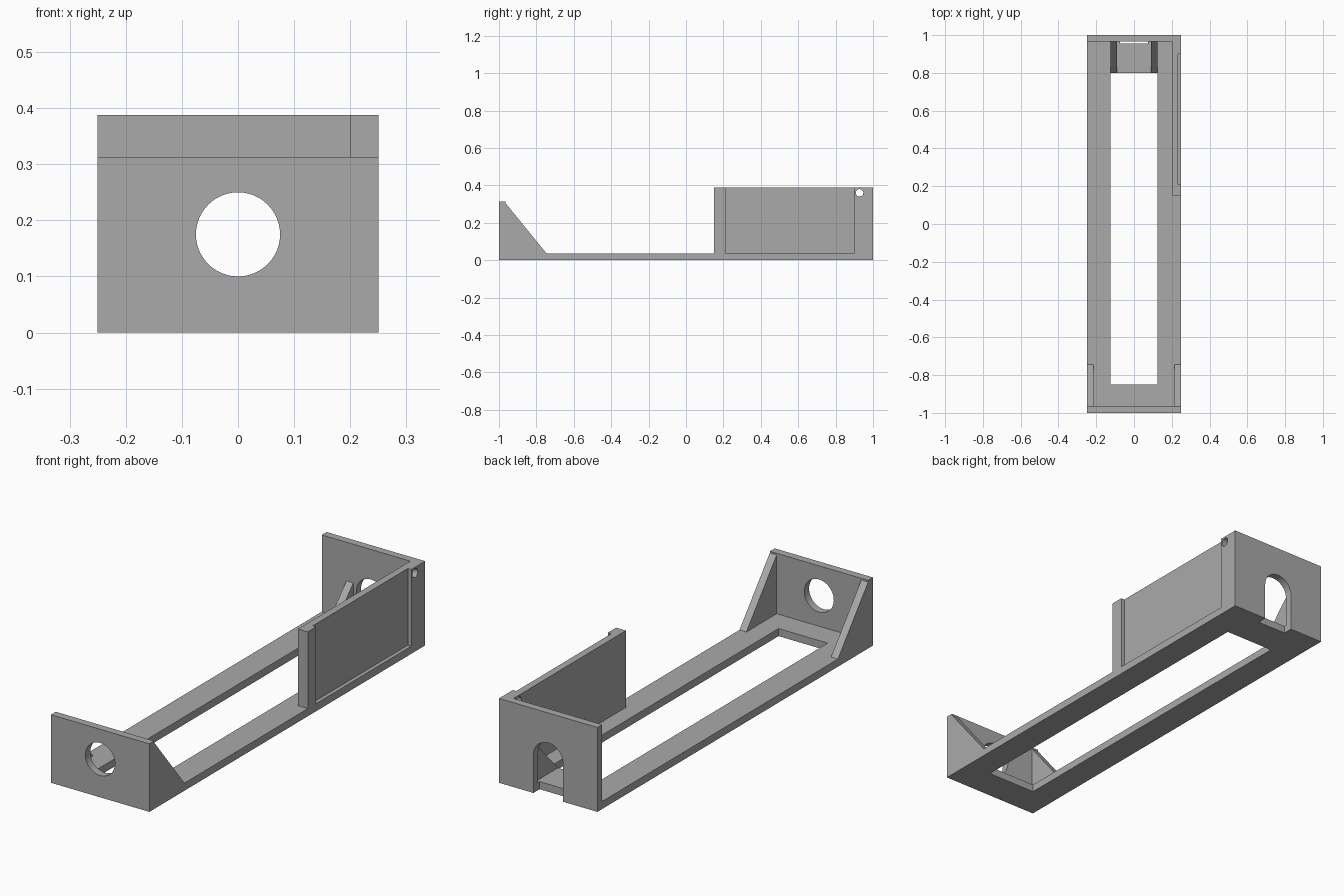
import bpy
import bmesh
import math
from mathutils import Vector

cube = bpy.data.objects.get("Cube")
if cube:
    bpy.data.objects.remove(cube, do_unlink=True)

grey = bpy.data.materials.new("plain grey")
grey.use_nodes = True
colour = (0.40, 0.40, 0.40, 1)
grey.diffuse_color = colour
grey.node_tree.nodes["Principled BSDF"].inputs["Base Color"].default_value = colour

AXES = {"x": Vector((1, 0, 0)), "y": Vector((0, 1, 0)), "z": Vector((0, 0, 1))}


def prism(name, axis, profile, start, end):
    """Extrude a 2D profile along an axis; the profile uses the other two axes in order."""
    normal = AXES[axis]
    u, v = [AXES[a] for a in "xyz" if a != axis]
    bm = bmesh.new()
    face = bm.faces.new([bm.verts.new(u * p + v * q + normal * start) for p, q in profile])
    swept = bmesh.ops.extrude_face_region(bm, geom=[face])["geom"]
    bmesh.ops.translate(bm, vec=normal * (end - start),
                        verts=[g for g in swept if isinstance(g, bmesh.types.BMVert)])
    bmesh.ops.recalc_face_normals(bm, faces=bm.faces)
    mesh = bpy.data.meshes.new(name)
    bm.to_mesh(mesh)
    bm.free()
    mesh.materials.append(grey)
    obj = bpy.data.objects.new(name, mesh)
    bpy.context.collection.objects.link(obj)
    return obj


def rect(p0, p1, q0, q1):
    return [(p0, q0), (p1, q0), (p1, q1), (p0, q1)]


def arc(p, q, radius, sweep, steps):
    return [(p + radius * math.cos(sweep * i / steps), q + radius * math.sin(sweep * i / steps))
            for i in range(steps + 1)]


def circle(p, q, radius, steps=48):
    return arc(p, q, radius, math.tau, steps)[:-1]


def cut(obj, *cutter):
    """Subtract a prism from an object and discard the cutter."""
    tool = prism("cutter", *cutter)
    tool.hide_render = True
    mod = obj.modifiers.new("cut", "BOOLEAN")
    mod.operation = "DIFFERENCE"
    mod.solver = "EXACT"
    mod.object = tool
    bpy.ops.object.select_all(action="DESELECT")
    bpy.context.view_layer.objects.active = obj
    obj.select_set(True)
    bpy.ops.object.modifier_apply(modifier=mod.name)
    bpy.data.objects.remove(tool, do_unlink=True)
    bpy.ops.object.shade_smooth_by_angle(angle=math.radians(30))


W, FLOOR, TALL = 0.25, 0.035, 0.3875
LOW = 0.3125
FRONT, BACK = -0.965, 0.965
HOLE_Z, HOLE_R = 0.175, 0.075

# Arched cable slot: half circle on a straight neck running out through the bottom
arch = arc(0, HOLE_Z, HOLE_R, math.pi, 24) + [(-HOLE_R, -0.1), (HOLE_R, -0.1)]

# Open base frame
base = prism("base_frame", "z", rect(-W, W, -1, 1), 0, FLOOR)
cut(base, "z", rect(-0.125, 0.125, -0.85, 0.8), -0.1, 0.1)
cut(base, "y", arch, 0.955, 1.1)

# Front plate with round hole
front = prism("front_plate", "y", rect(-W, W, FLOOR, LOW), -1, FRONT)
cut(front, "y", circle(0, HOLE_Z, HOLE_R), -1.1, -0.9)

# Back plate with arched slot
back = prism("back_plate", "y", rect(-W, W, FLOOR, TALL), BACK, 1)
cut(back, "y", arch, 0.9, 1.1)

# Side wall with a shallow outer recess and a small pin hole
wall = prism("side_wall", "z", [(0.2, 0.15), (W, 0.15), (W, 0.21), (0.2325, 0.21),
                                (0.2325, 0.9), (W, 0.9), (W, BACK), (0.2, BACK)], FLOOR, TALL)
cut(wall, "x", circle(0.928, 0.36, 0.02, 32), 0.1, 0.4)

# Paired triangular gussets behind the front plate and inside the back plate
for side, sign in (("left", 1), ("right", -1)):
    prism(side + "_front_gusset", "x",
          [(FRONT, FLOOR), (-0.745, FLOOR), (FRONT, 0.305)], sign * 0.215, sign * W)
    prism(side + "_back_gusset", "x",
          [(BACK, FLOOR), (0.8, FLOOR), (BACK, 0.21)], sign * 0.09, sign * 0.125)
